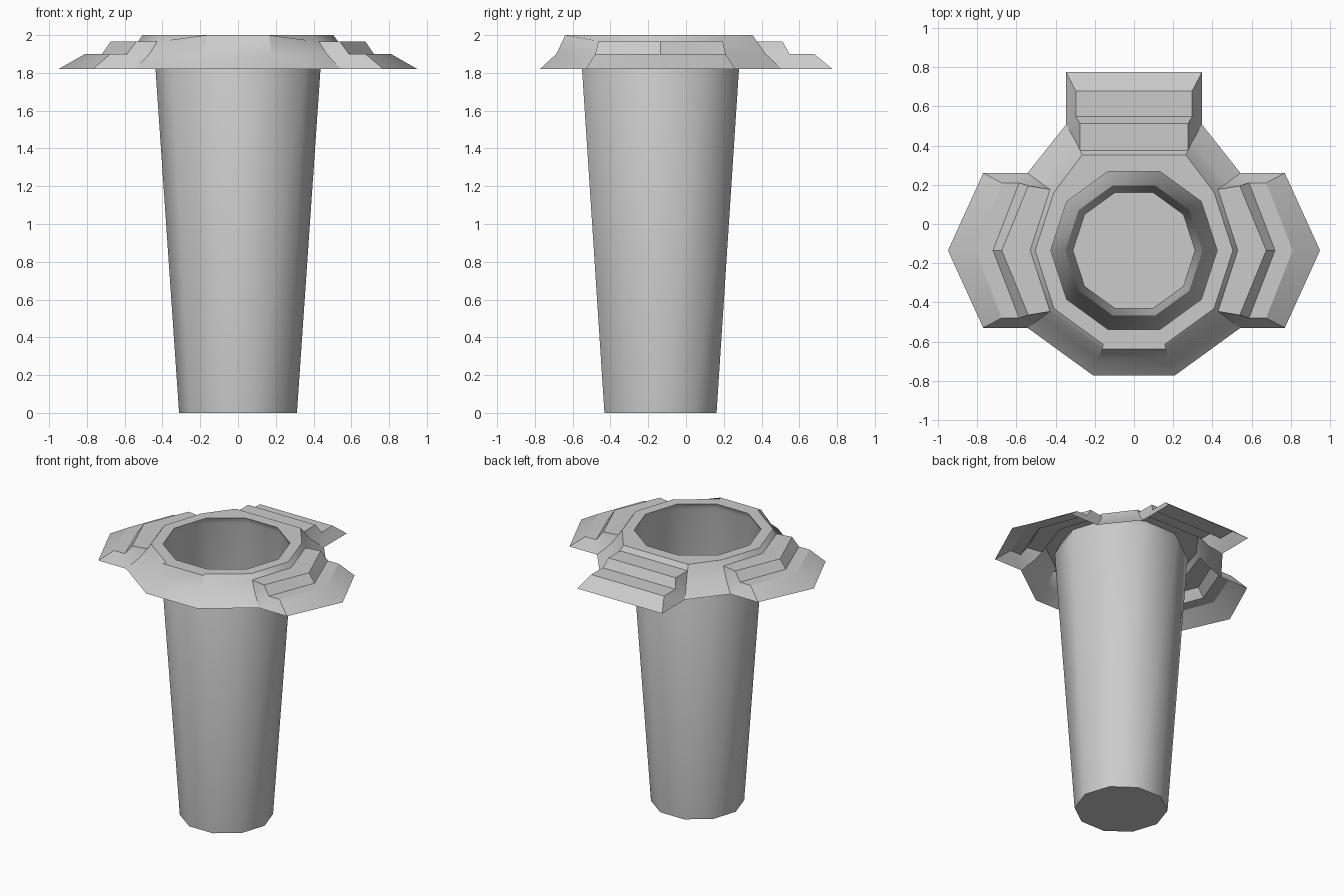
import bpy, bmesh
from math import sin, cos, radians

if "Cube" in bpy.data.objects:
    bpy.data.objects.remove(bpy.data.objects["Cube"])

CY = -0.135   # the shaft axis sits slightly forward of the origin


def finish(name, bm, angle):
    bmesh.ops.remove_doubles(bm, verts=bm.verts, dist=0.0005)
    bmesh.ops.recalc_face_normals(bm, faces=bm.faces)
    # open shells: make sure the flange faces up and the shaft faces outward
    if sum(f.normal.z * f.calc_area() for f in bm.faces) < 0 and name == "stepped_collar":
        bmesh.ops.reverse_faces(bm, faces=bm.faces)
    me = bpy.data.meshes.new(name)
    bm.to_mesh(me)
    bm.free()
    ob = bpy.data.objects.new(name, me)
    bpy.context.collection.objects.link(ob)
    bpy.ops.object.select_all(action='DESELECT')
    ob.select_set(True)
    bpy.context.view_layer.objects.active = ob
    bpy.ops.object.shade_smooth_by_angle(angle=radians(angle))
    return ob


def polar(deg, profile):
    a = radians(deg)
    return [(r * cos(a), CY + r * sin(a), z) for r, z in profile]


def flip(pts):
    return [(-x, y, z) for x, y, z in pts]


def face(bm, pts):
    bm.faces.new([bm.verts.new(p) for p in pts])


def strip(bm, a, b):
    for i in range(len(a) - 1):
        face(bm, [a[i], a[i + 1], b[i + 1], b[i]])


def wing_side(bm, flange, end):
    # closes the stepped end of a wing down to the flange skirt
    face(bm, [flange[2], end[3], end[4], flange[3]])
    face(bm, [flange[3], end[4], end[5], flange[4]])
    face(bm, [end[5], end[6], flange[4]])


# Shaft: ten-sided tapered open cup with a closed bottom
bm = bmesh.new()
cols = [polar(36 * k, [(0.312, 0), (0.446, 1.955), (0.425, 2.0)]) for k in range(10)]
for k in range(10):
    strip(bm, cols[k], cols[(k + 1) % 10])
face(bm, [c[0] for c in cols])
finish("shaft", bm, 40)

# Collar: flange columns from the hole edge outwards
flange = [(0.425, 2), (0.505, 2), (0.53, 1.965), (0.58, 1.90), (0.672, 1.82)]
front = polar(-72, flange[:2] + [(0.53, 2)] + flange[3:])
low, high = polar(-36, flange), polar(36, flange)
back = polar(72, flange[:1]) + [(0.265, 0.352, 2), (0.275, 0.376, 1.965),
                                (0.297, 0.42, 1.90), (0.347, 0.508, 1.82)]

# Side wing columns: pointed middle and two ends
mid = polar(0, flange[:3] + [(0.675, 1.965), (0.72, 1.90), (0.81, 1.90), (0.95, 1.82)])
tail = [(0.54, 0.33, 1.965), (0.587, 0.345, 1.90), (0.675, 0.345, 1.90), (0.77, 0.395, 1.82)]
high_end = high[:3] + [(x, CY + y, z) for x, y, z in tail]
low_end = low[:3] + [(x, CY - y, z) for x, y, z in tail]

# Back wing column
back_end = back[:3] + [(0.275, 0.512, 1.965), (0.297, 0.548, 1.90),
                       (0.297, 0.68, 1.90), (0.347, 0.775, 1.82)]

bm = bmesh.new()
for side in (lambda p: p, flip):
    strip(bm, side(front), side(low))
    strip(bm, side(low_end), side(mid))
    strip(bm, side(mid), side(high_end))
    strip(bm, side(high), side(back))
    wing_side(bm, side(low), side(low_end))
    wing_side(bm, side(high), side(high_end))
    wing_side(bm, side(back), side(back_end))
strip(bm, front, flip(front))
strip(bm, back_end, flip(back_end))
finish("stepped_collar", bm, 30)
